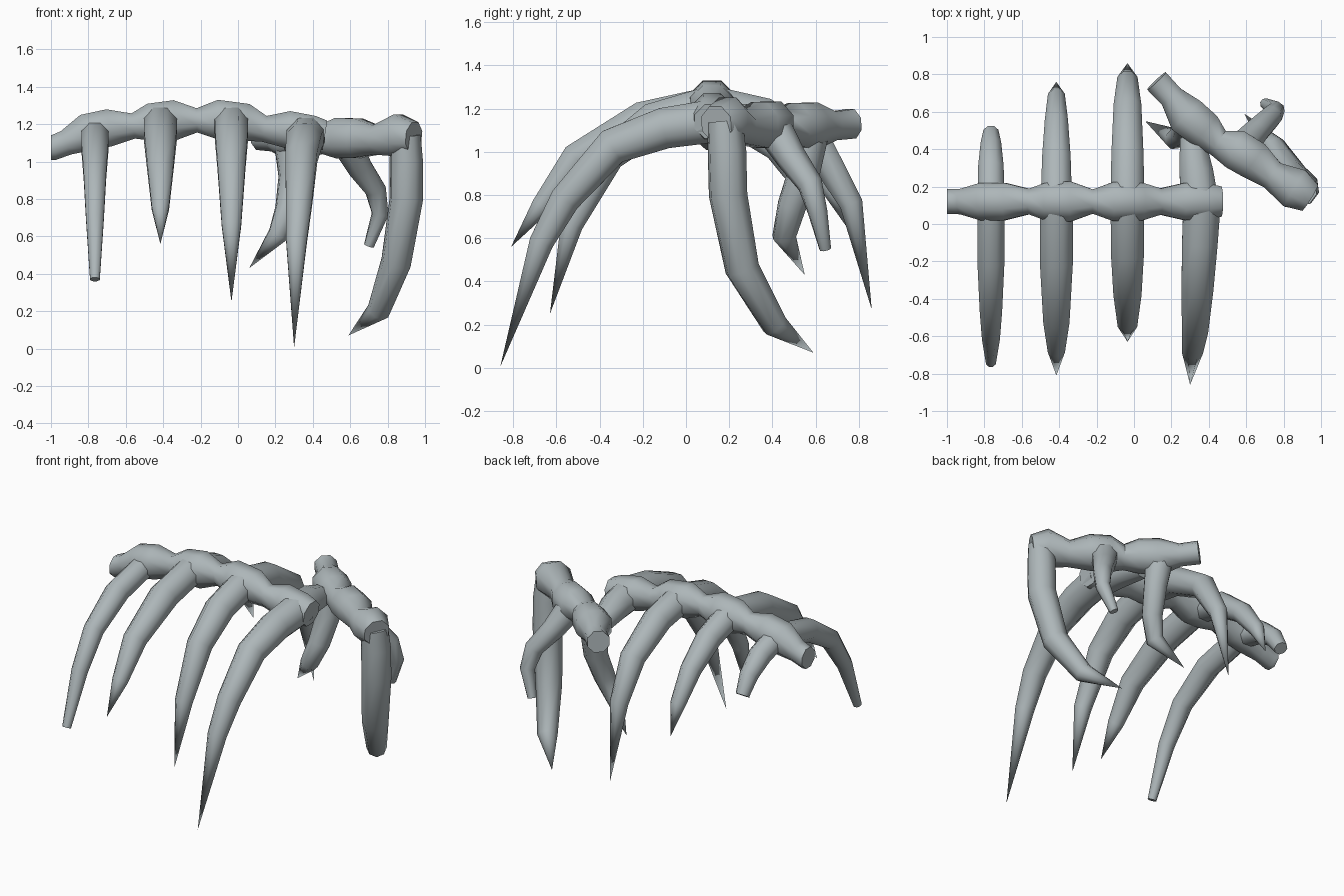
import bpy, bmesh, math
from mathutils import Vector

bone = bpy.data.materials.new("pale grey bone")
bone.diffuse_color = (0.42, 0.47, 0.485, 1)
SIDES = 8
FLAT = 1 / math.cos(math.pi / SIDES)


def tube(name, points, radii, ref):
    """Faceted tapering tube; a zero radius closes it in a point."""
    pts = [Vector(p) for p in points]
    bm = bmesh.new()
    rings = []
    for i, (p, r) in enumerate(zip(pts, radii)):
        if r == 0:
            rings.append([bm.verts.new(p)])
            continue
        a = (p - pts[i - 1]).normalized() if i > 0 else Vector()
        b = (pts[i + 1] - p).normalized() if i < len(pts) - 1 else Vector()
        t = (a + b).normalized()
        u = (Vector(ref) - t * t.dot(Vector(ref))).normalized()
        v = t.cross(u)
        ring = []
        for k in range(SIDES):
            ang = (k + 0.5) * math.tau / SIDES
            ring.append(bm.verts.new(p + (u * math.cos(ang) + v * math.sin(ang)) * r * FLAT))
        rings.append(ring)
    for a, b in zip(rings, rings[1:]):
        for k in range(SIDES):
            n = (k + 1) % SIDES
            if len(b) == 1:
                bm.faces.new((a[k], a[n], b[0]))
            else:
                bm.faces.new((a[k], a[n], b[n], b[k]))
    for ring in (rings[0], rings[-1]):
        if len(ring) > 1:
            bm.faces.new(ring)
    bmesh.ops.recalc_face_normals(bm, faces=bm.faces)
    me = bpy.data.meshes.new(name)
    bm.to_mesh(me)
    bm.free()
    me.materials.append(bone)
    ob = bpy.data.objects.new(name, me)
    bpy.context.collection.objects.link(ob)
    bpy.ops.object.select_all(action='DESELECT')
    ob.select_set(True)
    bpy.context.view_layer.objects.active = ob
    bpy.ops.object.shade_smooth_by_angle(angle=math.radians(50))
    return ob


# Main spine: x, z, radius
spine = [(-1, 1.075, .066), (-.985, 1.075, .067), (-.92, 1.10, .068), (-.81, 1.155, .1), (-.69, 1.18, .1),
         (-.56, 1.19, .068), (-.47, 1.21, .1), (-.34, 1.22, .108), (-.22, 1.22, .065),
         (-.11, 1.225, .105), (.04, 1.21, .1), (.14, 1.175, .07), (.27, 1.17, .1),
         (.4, 1.15, .095), (.465, 1.14, .08)]
tube("main_spine", [(x, .12, z) for x, z, r in spine], [r for x, z, r in spine], (0, 1, 0))

# Ribs of the main spine: name, start x, end x, (y, z, radius) path
ribs = [
    ("front_rib_1", -.765, -.765, [(.1, 1.15, .072), (-.2, 1.08, .072), (-.45, .92, .06), (-.6, .7, .048), (-.74, .37, .026)]),
    ("front_rib_2", -.415, -.415, [(.1, 1.21, .088), (-.2, 1.145, .088), (-.51, .97, .07), (-.67, .75, .046), (-.81, .56, 0)]),
    ("front_rib_3", -.035, -.035, [(.1, 1.21, .09), (-.15, 1.14, .088), (-.36, .98, .075), (-.53, .66, .052), (-.63, .25, 0)]),
    ("front_rib_4", .365, .30, [(.14, 1.145, .1), (-.1, 1.11, .095), (-.34, 1.025, .085), (-.56, .78, .07), (-.67, .58, .056), (-.86, .005, 0)]),
    ("back_rib_1", -.765, -.765, [(.14, 1.15, .072), (.3, 1.1, .068), (.42, 1.01, .055), (.49, .9, .04)]),
    ("back_rib_2", -.415, -.415, [(.14, 1.21, .083), (.35, 1.14, .076), (.54, 1.0, .062), (.68, .82, .045), (.76, .63, 0)]),
    ("back_rib_3", -.035, -.035, [(.14, 1.21, .09), (.36, 1.165, .086), (.62, 1.01, .074), (.765, .76, .054), (.86, .27, 0)]),
    ("back_rib_4_stump", .355, .31, [(.1, 1.14, .1), (.28, 1.13, .09), (.46, 1.09, .065)]),
]
for name, x0, x1, path in ribs:
    n = len(path) - 1
    tube(name, [(x0 + (x1 - x0) * i / n, y, z) for i, (y, z, r) in enumerate(path)],
         [r for y, z, r in path], (1, 0, 0))

# Broken-off spine piece: x, y, z, radius
piece = [(.12, .765, 1.13, .068), (.2, .68, 1.12, .066), (.28, .58, 1.12, .108), (.38, .5, 1.125, .1),
         (.45, .435, 1.12, .075), (.54, .4, 1.125, .108), (.64, .34, 1.125, .105), (.74, .26, 1.115, .078),
         (.86, .19, 1.14, .112), (.94, .14, 1.13, .08)]
tube("broken_spine", [p[:3] for p in piece], [p[3] for p in piece], (0, 0, 1))

# Ribs of the broken piece
loose = [
    ("broken_long_rib", [(.895, .18, 1.14, .078), (.9, .19, 1.0, .085), (.9, .195, .8, .085), (.845, .26, .46, .076), (.75, .41, .2, .058), (.59, .59, .07, 0)]),
    ("broken_short_rib", [(.58, .41, 1.1, .08), (.65, .49, .97, .066), (.735, .575, .85, .055), (.76, .61, .72, .043), (.7, .645, .55, .026)]),
    ("broken_inner_rib", [(.28, .58, 1.12, .085), (.29, .55, .92, .07), (.265, .49, .75, .063), (.215, .455, .61, .053), (.06, .55, .43, 0)]),
]
for name, path in loose:
    tube(name, [p[:3] for p in path], [p[3] for p in path], (.8, -.6, 0))
